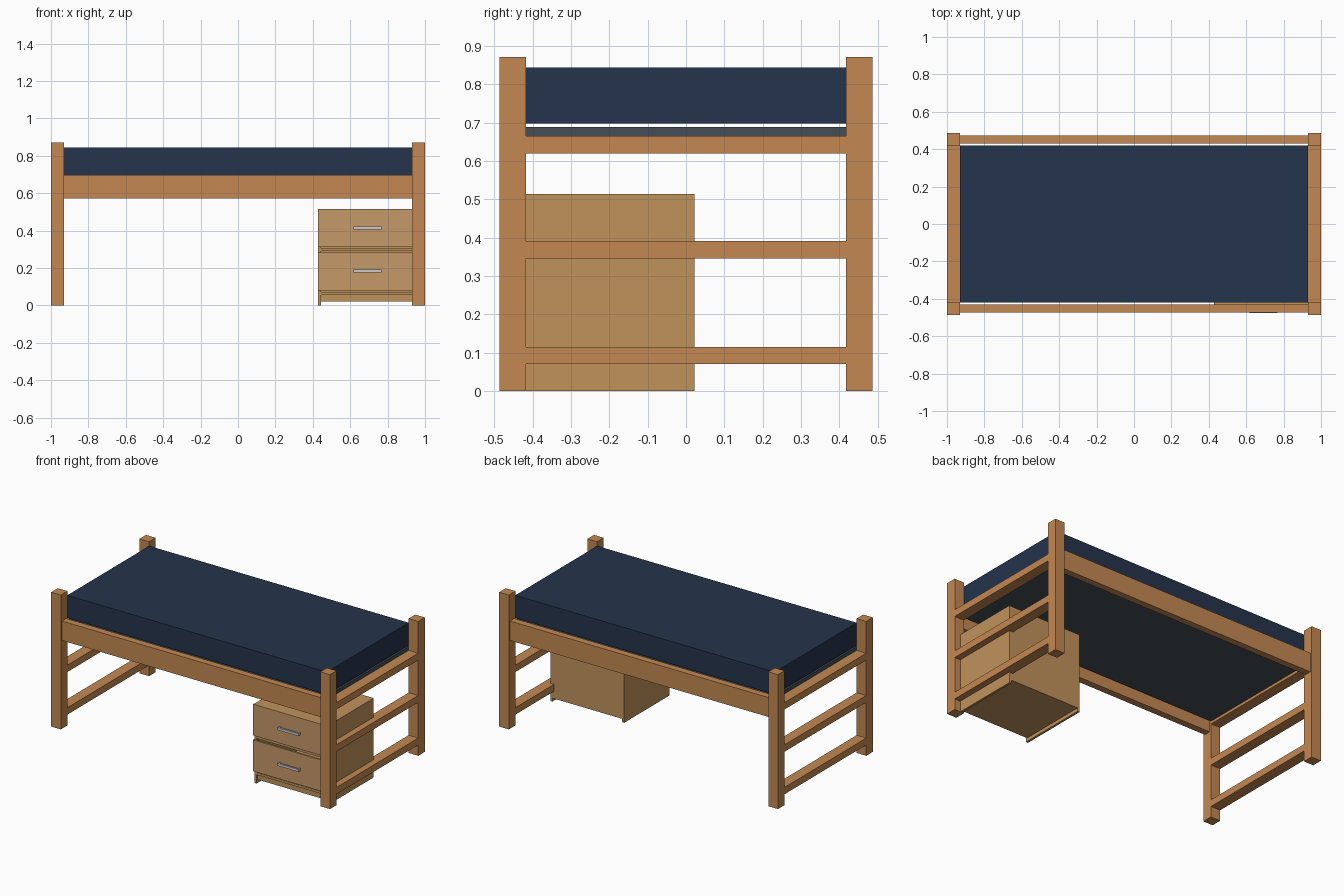
import bpy
import bmesh
from mathutils import Vector

if "Cube" in bpy.data.objects:
    bpy.data.objects.remove(bpy.data.objects["Cube"])


def material(name, rgb):
    m = bpy.data.materials.new(name)
    m.diffuse_color = (*rgb, 1)
    m.use_nodes = True
    m.node_tree.nodes["Principled BSDF"].inputs["Base Color"].default_value = m.diffuse_color
    return m


WOOD = material("bed_wood", (0.55, 0.25, 0.085))
CARCASS = material("cabinet_wood", (0.53, 0.29, 0.105))
DRAWER = material("drawer_wood", (0.56, 0.32, 0.14))
FABRIC = material("mattress_fabric", (0.018, 0.033, 0.07))
DECK = material("deck_grey", (0.06, 0.078, 0.09))
METAL = material("handle_metal", (0.65, 0.65, 0.65))


def box(name, x, y, z, mat):
    """Box from (min, max) pairs on each axis."""
    lo, hi = Vector((x[0], y[0], z[0])), Vector((x[1], y[1], z[1]))
    bm = bmesh.new()
    bmesh.ops.create_cube(bm, size=1)
    for v in bm.verts:
        v.co = (lo + hi) / 2 + v.co * (hi - lo)
    me = bpy.data.meshes.new(name)
    bm.to_mesh(me)
    bm.free()
    me.materials.append(mat)
    ob = bpy.data.objects.new(name, me)
    bpy.context.collection.objects.link(ob)
    return ob


def span(sign, a, b):
    """Range a..b mirrored to the given side."""
    return sorted((sign * a, sign * b))


# Bed frame: posts, ladder-style end rails, long side rails
for sx, end in ((-1, "left"), (1, "right")):
    for sy, side in ((-1, "front"), (1, "back")):
        box(f"{side}_{end}_post", span(sx, 0.931, 1.0), span(sy, 0.418, 0.486), (0, 0.871), WOOD)
    for level, z in (("lower", 0.07), ("middle", 0.346), ("upper", 0.62)):
        box(f"{end}_{level}_end_rail", span(sx, 0.931, 1.0), (-0.418, 0.418), (z, z + 0.045), WOOD)
for sy, side in ((-1, "front"), (1, "back")):
    box(f"{side}_side_rail", (-0.931, 0.931), span(sy, 0.43, 0.474), (0.572, 0.698), WOOD)

# Mattress and its thick deck
box("mattress_deck", (-0.931, 0.931), (-0.419, 0.419), (0.638, 0.688), DECK)
box("mattress", (-0.931, 0.931), (-0.419, 0.419), (0.698, 0.844), FABRIC)

# Drawer cabinet carcass
L, R, F, B, T = 0.428, 0.958, -0.443, 0.022, 0.015
box("cabinet_left_side", (L, L + T), (F, B), (0, 0.514), CARCASS)
box("cabinet_right_side", (R - T, R), (F, B), (0, 0.514), CARCASS)
inner = (L + T, R - T)
box("cabinet_top", inner, (F, B), (0.499, 0.514), CARCASS)
box("cabinet_bottom", inner, (F + 0.01, B), (0.022, 0.057), CARCASS)
box("cabinet_back", inner, (B - T, B), (0.057, 0.499), CARCASS)
box("cabinet_base_rail", inner, (F, F + T), (0.057, 0.072), CARCASS)
box("drawer_divider", inner, (F, F + 0.04), (0.292, 0.307), CARCASS)

# Drawer fronts with bar handles
mid = (L + R) / 2
for level, z in (("lower", 0.081), ("upper", 0.313)):
    box(f"{level}_drawer_front", (L - 0.001, R + 0.001), (-0.456, F - 0.001), (z, z + 0.203), DRAWER)
    h = z + 0.102
    box(f"{level}_handle_bar", (mid - 0.075, mid + 0.075), (-0.477, -0.466), (h - 0.008, h + 0.008), METAL)
    for s, side in ((-1, "left"), (1, "right")):
        box(f"{level}_handle_{side}_stem", sorted((mid + s * 0.067, mid + s * 0.075)),
            (-0.466, -0.456), (h - 0.008, h + 0.008), METAL)
